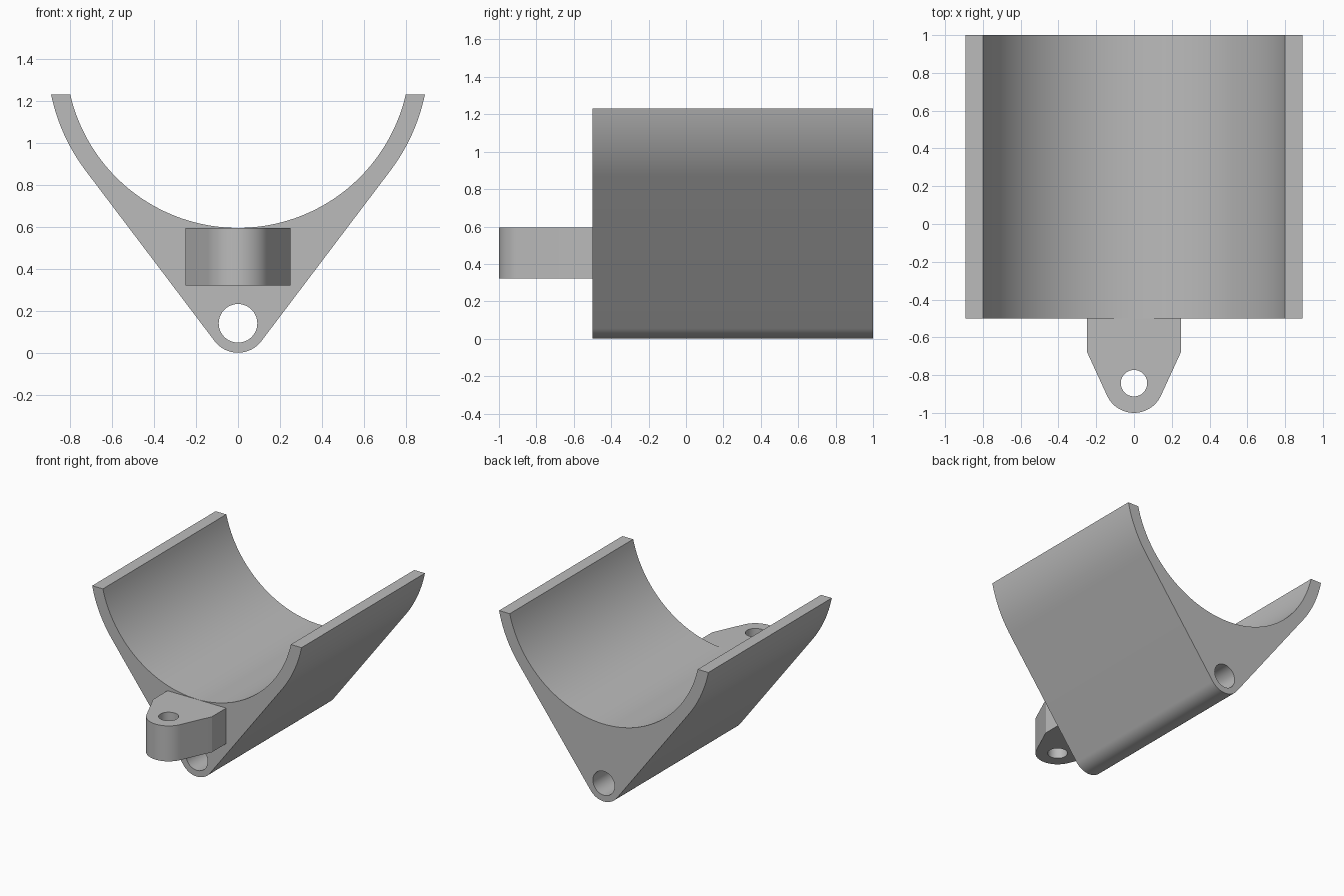
import bpy, bmesh
from math import cos, sin, acos, atan2, hypot, asin, pi, radians
from mathutils import Matrix

cube = bpy.data.objects.get("Cube")
if cube:
    bpy.data.objects.remove(cube)

grey = bpy.data.materials.new("plain grey")
grey.use_nodes = True
colour = (0.5, 0.5, 0.5, 1)
grey.diffuse_color = colour
grey.node_tree.nodes["Principled BSDF"].inputs["Base Color"].default_value = colour


def arc(cx, cy, r, start, end, steps):
    return [(cx + r * cos(start + (end - start) * i / steps),
             cy + r * sin(start + (end - start) * i / steps)) for i in range(steps + 1)]


def circle(cx, cy, r, steps=48):
    return arc(cx, cy, r, 0, 2 * pi, steps)[:-1]


def plate(name, loops, depth, matrix):
    """Fill an outline with holes, extrude it along local z and place it."""
    bm = bmesh.new()
    for loop in loops:
        verts = [bm.verts.new((u, v, 0)) for u, v in loop]
        for a, b in zip(verts, verts[1:] + verts[:1]):
            bm.edges.new((a, b))
    bmesh.ops.triangle_fill(bm, use_beauty=True, edges=bm.edges[:])
    top = bmesh.ops.extrude_face_region(bm, geom=bm.faces[:], use_keep_orig=True)["geom"]
    bmesh.ops.translate(bm, vec=(0, 0, depth),
                        verts=[g for g in top if isinstance(g, bmesh.types.BMVert)])
    bmesh.ops.recalc_face_normals(bm, faces=bm.faces[:])
    bm.transform(matrix)
    mesh = bpy.data.meshes.new(name)
    bm.to_mesh(mesh)
    bm.free()
    mesh.materials.append(grey)
    obj = bpy.data.objects.new(name, mesh)
    bpy.context.collection.objects.link(obj)
    bpy.ops.object.select_all(action="DESELECT")
    obj.select_set(True)
    bpy.context.view_layer.objects.active = obj
    bpy.ops.object.shade_smooth_by_angle(angle=radians(20))


# Cradle: trough and lower boss joined by tangent flanks
trough_z, inner_r, outer_r, rim_z = 1.416, 0.821, 0.91, 1.23
boss_z, boss_r = 0.14, 0.14
flank = -asin((outer_r - boss_r) / (trough_z - boss_z))
rim_in = asin((rim_z - trough_z) / inner_r)
rim_out = asin((rim_z - trough_z) / outer_r)
profile = (arc(0, trough_z, inner_r, -pi - rim_in, rim_in - 2 * pi + 2 * pi, 64)
           + arc(0, trough_z, outer_r, rim_out, flank, 16)
           + arc(0, boss_z, boss_r, flank, -pi - flank, 24)
           + arc(0, trough_z, outer_r, -pi - flank, -pi - rim_out, 16))
upright = Matrix.Translation((0, 1, 0)) @ Matrix.Rotation(pi / 2, 4, "X")
plate("cradle", [profile, circle(0, boss_z, 0.092)], 1.5, upright)

# Mounting tab: straight root tapering to a rounded eye
eye_y, eye_r, half, shoulder = -0.843, 0.157, 0.25, -0.675
rise = shoulder - eye_y
tangent = atan2(rise, half) - acos(eye_r / hypot(half, rise))
outline = ([(-half, shoulder), (-half, -0.49), (half, -0.49), (half, shoulder)]
           + arc(0, eye_y, eye_r, tangent, -pi - tangent, 28))
plate("mounting_tab", [outline, circle(0, eye_y, 0.07)], 0.273,
      Matrix.Translation((0, 0, 0.321)))
